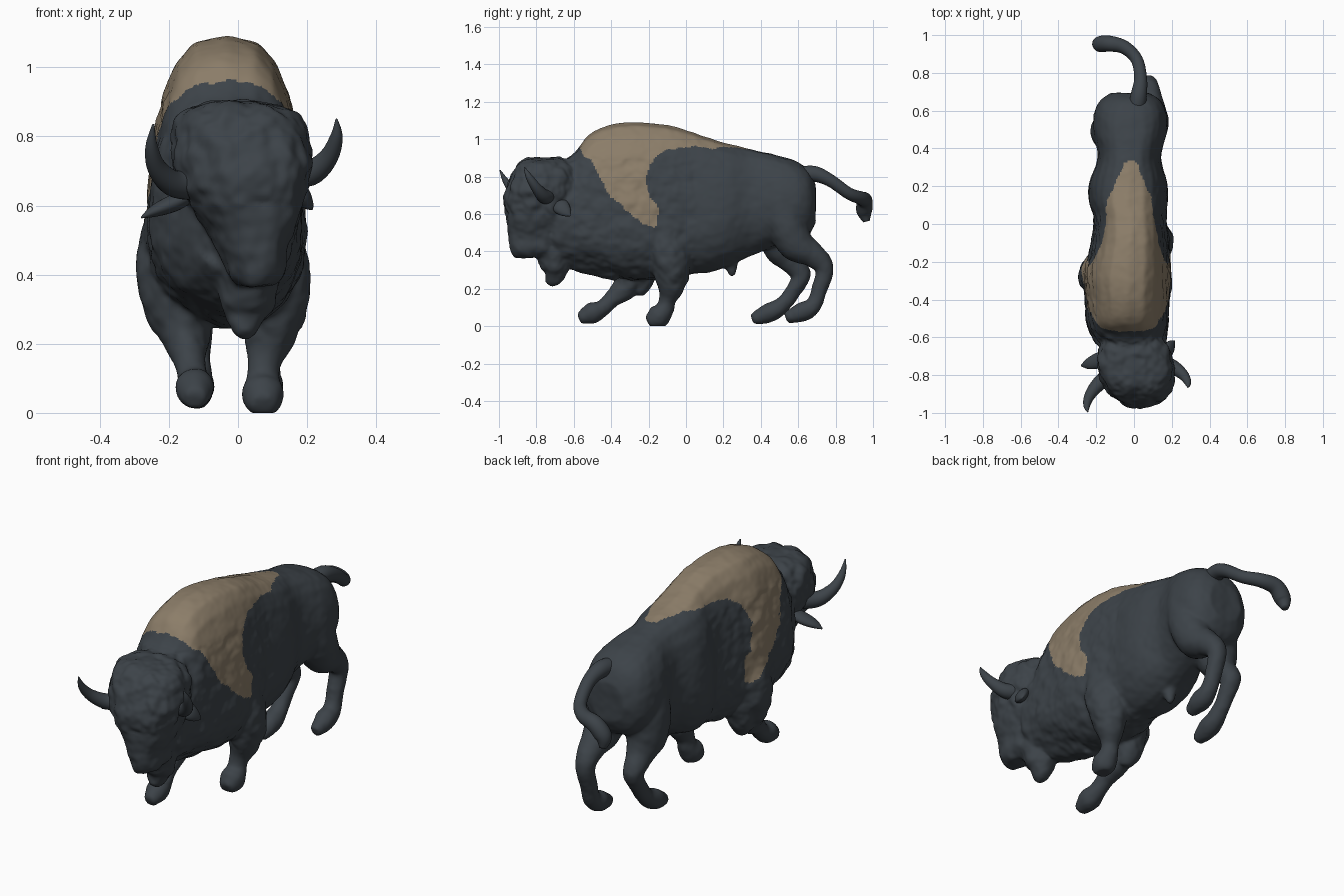
import bpy, bmesh, math
from mathutils import Vector, noise

cube = bpy.data.objects.get("Cube")
if cube:
    bpy.data.objects.remove(cube, do_unlink=True)


def material(name, color):
    mat = bpy.data.materials.new(name)
    mat.use_nodes = True
    mat.diffuse_color = color
    mat.node_tree.nodes["Principled BSDF"].inputs["Base Color"].default_value = color
    return mat


dark = material("dark_fur", (0.046, 0.056, 0.066, 1))
tan = material("tan_fur", (0.26, 0.205, 0.14, 1))
SIDES = 24


def spline(rows, steps=5):
    """Catmull-Rom interpolation of equal-length rows."""
    out = []
    for i in range(len(rows) - 1):
        a, b, c, d = (rows[min(max(i + k, 0), len(rows) - 1)] for k in (-1, 0, 1, 2))
        for s in range(steps):
            t = s / steps
            out.append([0.5 * (2 * q + (r - p) * t + (2 * p - 5 * q + 4 * r - u) * t * t
                               + (3 * q - p - 3 * r + u) * t ** 3)
                        for p, q, r, u in zip(a, b, c, d)])
    return out + [list(rows[-1])]


def skin(bm, rings):
    """Bridge rings of points and cap both ends."""
    loops = [[bm.verts.new(p) for p in ring] for ring in rings]
    faces = [bm.faces.new(loops[0]), bm.faces.new(loops[-1][::-1])]
    for a, b in zip(loops, loops[1:]):
        for i in range(len(a)):
            j = (i + 1) % len(a)
            faces.append(bm.faces.new((a[i], b[i], b[j], a[j])))
    bmesh.ops.recalc_face_normals(bm, faces=faces)


def circle():
    return [(math.cos(math.tau * i / SIDES), math.sin(math.tau * i / SIDES)) for i in range(SIDES)]


def square_off(value, power):
    return math.copysign(abs(value) ** power, value)


def tube(bm, rows, flat=1.0):
    """Limb through rows of x, y, z, radius; the frame is carried along the path."""
    pts = spline(rows)
    rings = []
    u = Vector((0.3, 1, 0.2))
    for i, p in enumerate(pts):
        along = Vector(pts[min(i + 1, len(pts) - 1)][:3]) - Vector(pts[max(i - 1, 0)][:3])
        along.normalize()
        u = (u - along * u.dot(along)).normalized()
        v = along.cross(u)
        r = max(p[3], 0.002)
        rings.append([Vector(p[:3]) + u * c * r + v * s * r * flat for c, s in circle()])
    skin(bm, rings)


def torso(bm, rows):
    """Egg-shaped sections: y, centre x, half width, bottom z, widest z, top z."""
    rings = []
    for y, x, w, lo, mid, hi in spline(rows):
        rings.append([(x + w * square_off(c, 0.7 if s > 0 else 0.9), y,
                       mid + s * (hi - mid if s > 0 else mid - lo)) for c, s in circle()])
    skin(bm, rings)


def head(bm, rows):
    """Stacked sections: z, centre x, half width, front y, back y."""
    rings = []
    for z, x, w, front, back in spline(rows):
        half = (back - front) / 2
        rings.append([(x + w * square_off(c, 0.85) - 0.1 * s * half,
                       (front + back) / 2 + half * square_off(s, 0.85), z) for c, s in circle()])
    skin(bm, rings)


def to_object(bm, name, mats):
    mesh = bpy.data.meshes.new(name)
    bm.to_mesh(mesh)
    bm.free()
    for m in mats:
        mesh.materials.append(m)
    mesh.shade_smooth()
    obj = bpy.data.objects.new(name, mesh)
    bpy.context.scene.collection.objects.link(obj)
    return obj


def limb(name, rows, flat=1.0):
    bm = bmesh.new()
    tube(bm, rows, flat)
    to_object(bm, name, [dark])


bm = bmesh.new()
# Torso with hump
torso(bm, [(-.76, .02, .08, .42, .58, .77), (-.70, .01, .15, .35, .57, .87),
           (-.60, -.025, .195, .32, .55, .92), (-.52, -.035, .215, .31, .53, 1.02),
           (-.42, -.035, .22, .28, .50, 1.07), (-.28, -.035, .23, .25, .50, 1.09),
           (-.10, -.02, .205, .26, .52, 1.073), (.02, -.02, .19, .28, .55, 1.04),
           (.12, -.03, .207, .29, .56, 1.005), (.22, -.03, .203, .32, .58, .975),
           (.35, -.025, .165, .38, .63, .943), (.48, -.022, .19, .43, .65, .913),
           (.58, -.02, .19, .45, .65, .883), (.65, -.02, .16, .48, .65, .835),
           (.69, -.02, .10, .55, .65, .76)])
# Head, crown to muzzle
head(bm, [(.90, 0, .07, -.82, -.68), (.878, 0, .14, -.88, -.62), (.83, .005, .185, -.92, -.57),
          (.75, .01, .20, -.955, -.56), (.66, .015, .18, -.97, -.57), (.56, .03, .14, -.955, -.58),
          (.48, .04, .10, -.945, -.62), (.41, .05, .08, -.94, -.66), (.37, .05, .05, -.92, -.72)])
# Beard and throat ruff
tube(bm, [(.03, -.73, .46, .09), (.03, -.71, .36, .08), (.02, -.70, .29, .065), (.02, -.735, .225, .022)])
tube(bm, [(-.01, -.68, .50, .12), (-.01, -.60, .42, .11), (-.02, -.48, .38, .11), (-.03, -.35, .34, .10)])
# Front legs with shaggy shoulders and elbow tuft
tube(bm, [(-.17, -.27, .58, .09), (-.18, -.27, .43, .113), (-.17, -.29, .31, .10),
          (-.15, -.32, .21, .066), (-.14, -.39, .15, .044), (-.13, -.45, .095, .043),
          (-.125, -.50, .07, .054), (-.125, -.57, .04, .03)])
tube(bm, [(-.17, -.24, .36, .09), (-.16, -.24, .25, .07), (-.155, -.26, .17, .03)])
tube(bm, [(.08, -.14, .56, .09), (.098, -.10, .42, .107), (.10, -.08, .31, .10),
          (.09, -.08, .21, .07), (.075, -.10, .14, .044), (.072, -.115, .09, .047),
          (.072, -.15, .05, .06), (.072, -.20, .02, .035)])
# Hind legs
tube(bm, [(.08, .50, .70, .09), (.078, .53, .56, .104), (.08, .59, .44, .092), (.08, .68, .38, .064),
          (.075, .74, .31, .048), (.075, .715, .20, .04), (.08, .68, .11, .042),
          (.08, .62, .075, .05), (.08, .535, .045, .028)])
tube(bm, [(-.12, .50, .70, .09), (-.118, .49, .56, .11), (-.12, .51, .43, .10), (-.12, .56, .35, .066),
          (-.12, .615, .275, .05), (-.12, .575, .19, .04), (-.12, .51, .11, .042),
          (-.12, .44, .07, .05), (-.12, .355, .038, .028)])
# Belly tuft
tube(bm, [(-.03, .22, .40, .06), (-.03, .24, .33, .035), (-.03, .25, .27, .015)])

# Fuse everything into one hide
rough = to_object(bm, "hide_rough", [dark, tan])
remesh = rough.modifiers.new("fuse", "REMESH")
remesh.mode = "VOXEL"
remesh.voxel_size = 0.01
soften = rough.modifiers.new("soften", "SMOOTH")
soften.factor = 0.5
soften.iterations = 7
fused = bpy.data.meshes.new_from_object(rough.evaluated_get(bpy.context.evaluated_depsgraph_get()))
bpy.data.objects.remove(rough, do_unlink=True)
bm = bmesh.new()
bm.from_mesh(fused)
bpy.data.meshes.remove(fused)

# Shaggy relief on the forequarters, faint elsewhere
bm.normal_update()
for v in bm.verts:
    x, y, z = v.co
    shag = 0.003
    if y < 0.05 and 0.2 < z < 0.9:
        shag = 0.014 if y < -0.6 and z > 0.6 else 0.008
    v.co += v.normal * (0.003 + shag * noise.noise(v.co * 16) + shag * 0.5 * noise.noise(v.co * 34))
    v.co.z = max(v.co.z, 0)
bmesh.ops.smooth_vert(bm, verts=bm.verts, factor=0.5, use_axis_x=True, use_axis_y=True, use_axis_z=True)

# Tan cape outline as y, z
cape = [(-.57, .965), (-.56, .93), (-.50, .87), (-.45, .77), (-.41, .70), (-.35, .65), (-.28, .58),
        (-.20, .53), (-.16, .53), (-.15, .63), (-.20, .72), (-.215, .80), (-.17, .90), (-.10, .945),
        (.05, .962), (.18, .95), (.33, .92), (.33, 1.3), (-.57, 1.3)]


def in_cape(y, z):
    inside = False
    for (y1, z1), (y2, z2) in zip(cape, cape[1:] + cape[:1]):
        if (z1 > z) != (z2 > z) and y < y1 + (z - z1) * (y2 - y1) / (z2 - z1):
            inside = not inside
    return inside


for f in bm.faces:
    c = f.calc_center_median()
    drop = 0.04 if c.x < -0.1 and c.z < 0.75 else 0
    ragged = 0.01 * noise.noise(c * 25)
    # The cape narrows to a point along the spine
    tapered = abs(c.x + 0.02) < 0.03 + (0.33 - c.y) * 0.42 + ragged or c.y < -0.05
    f.material_index = int(tapered and in_cape(c.y + ragged, c.z + drop + ragged))
    f.smooth = True
to_object(bm, "hide", [dark, tan])

# Horns, ears and tail
limb("left_horn", [(.14, -.73, .70, .045), (.21, -.76, .695, .038), (.262, -.80, .74, .028),
                   (.285, -.84, .80, .018), (.285, -.865, .85, .003)])
limb("right_horn", [(-.13, -.80, .66, .045), (-.19, -.85, .665, .038), (-.235, -.91, .71, .028),
                    (-.25, -.96, .77, .018), (-.245, -.995, .835, .003)])
limb("left_ear", [(.13, -.70, .67, .03), (.175, -.67, .64, .045), (.20, -.64, .61, .03),
                  (.215, -.62, .59, .004)], 0.6)
limb("right_ear", [(-.12, -.70, .64, .03), (-.18, -.72, .61, .042), (-.24, -.74, .585, .03),
                   (-.28, -.75, .565, .004)], 0.6)
limb("tail", [(.01, .58, .80, .045), (.025, .68, .815, .043), (.035, .77, .78, .034), (.015, .87, .71, .032),
              (-.05, .935, .685, .036), (-.13, .955, .67, .042), (-.18, .953, .615, .042),
              (-.185, .965, .56, .018)])
